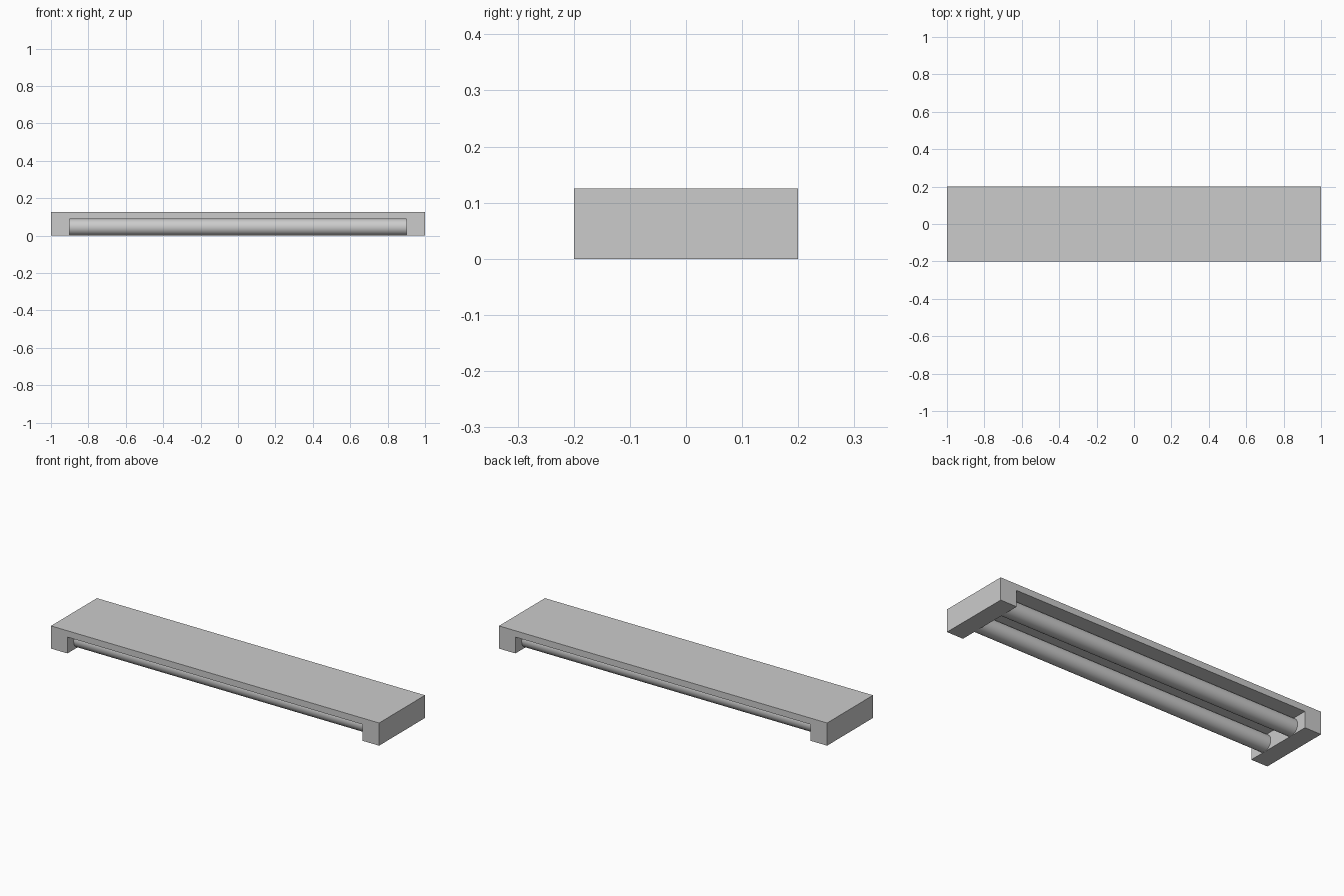
import bpy
import bmesh
import math

old = bpy.data.objects.get("Cube")
if old:
    bpy.data.objects.remove(old, do_unlink=True)

LENGTH, WIDTH, HEIGHT = 2.0, 0.4, 0.125
END = 0.1            # thickness of each end block
UNDERSIDE = 0.09     # height of the recess
RADIUS = 0.045

gray = bpy.data.materials.new("light_gray")
color = (0.6, 0.6, 0.6, 1.0)
gray.diffuse_color = color
gray.use_nodes = True
gray.node_tree.nodes["Principled BSDF"].inputs["Base Color"].default_value = color

# Housing: bridge-shaped profile extruded through the depth
h = LENGTH / 2
inner = h - END
profile = [(-h, 0), (-inner, 0), (-inner, UNDERSIDE), (inner, UNDERSIDE),
           (inner, 0), (h, 0), (h, HEIGHT), (-h, HEIGHT)]
bm = bmesh.new()
face = bm.faces.new([bm.verts.new((x, -WIDTH / 2, z)) for x, z in profile])
result = bmesh.ops.extrude_face_region(bm, geom=[face])
moved = [v for v in result["geom"] if isinstance(v, bmesh.types.BMVert)]
bmesh.ops.translate(bm, verts=moved, vec=(0, WIDTH, 0))
bmesh.ops.recalc_face_normals(bm, faces=bm.faces)
mesh = bpy.data.meshes.new("housing")
bm.to_mesh(mesh)
bm.free()
mesh.materials.append(gray)
housing = bpy.data.objects.new("housing", mesh)
bpy.context.collection.objects.link(housing)

# Two lamp tubes held between the end blocks
for name, y in (("front_tube", -0.1), ("back_tube", 0.1)):
    bpy.ops.mesh.primitive_cylinder_add(
        vertices=48, radius=RADIUS, depth=2 * inner,
        location=(0, y, RADIUS), rotation=(0, math.pi / 2, 0))
    tube = bpy.context.object
    tube.name = name
    tube.data.materials.append(gray)
    bpy.ops.object.shade_smooth_by_angle(angle=math.radians(40))
